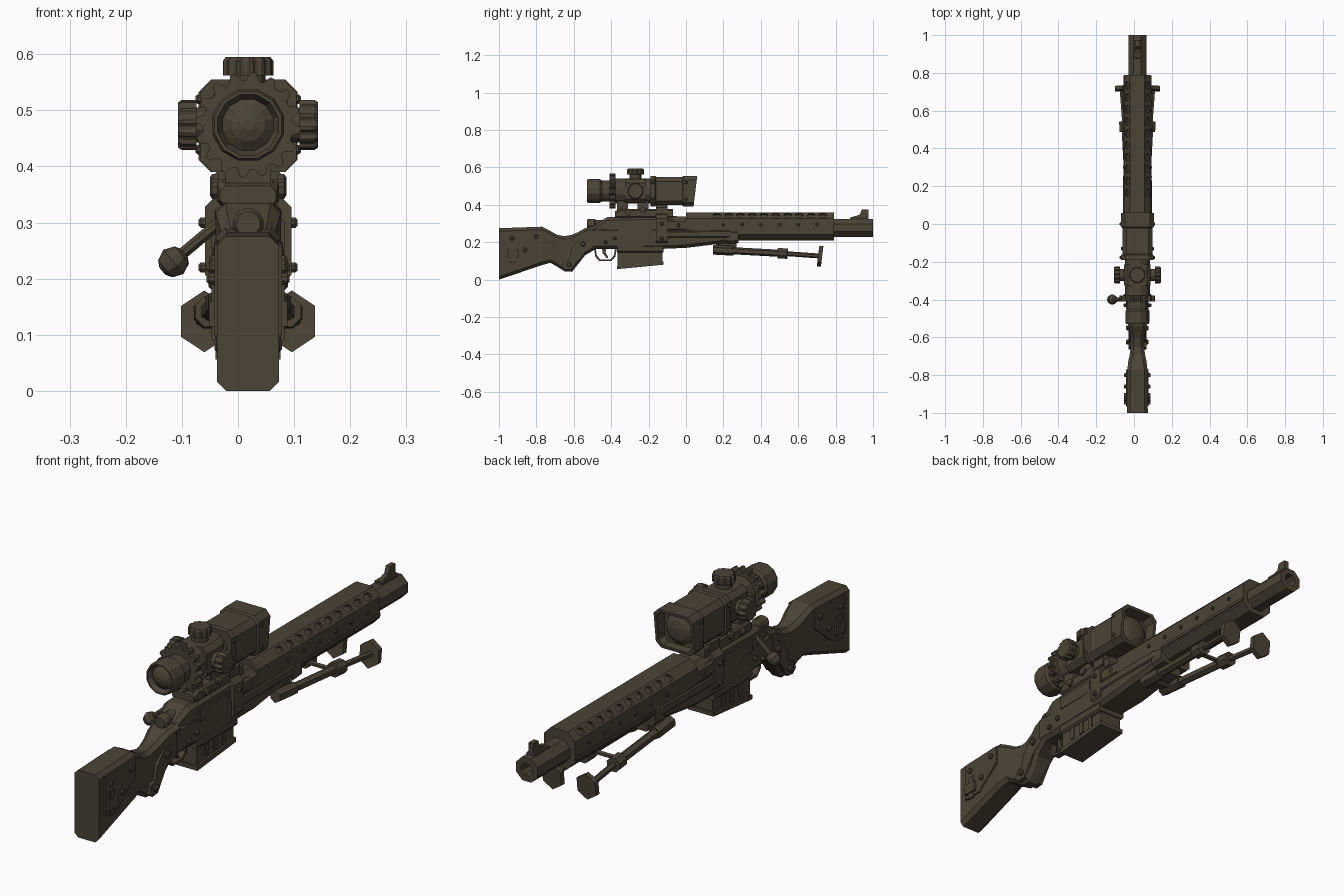
import bpy, bmesh, math
from mathutils import Vector

CX = 0.018            # the rifle's centre line sits slightly right of x = 0
SC = 0.474            # scope axis height
metal = bpy.data.materials.new("dark olive brown")
metal.diffuse_color = (0.072, 0.056, 0.036, 1)


def make(name, bm):
    bmesh.ops.recalc_face_normals(bm, faces=bm.faces)
    me = bpy.data.meshes.new(name)
    bm.to_mesh(me)
    bm.free()
    me.materials.append(metal)
    ob = bpy.data.objects.new(name, me)
    bpy.context.collection.objects.link(ob)
    return ob


def loft(name, rings):
    bm = bmesh.new()
    vs = [[bm.verts.new(p) for p in r] for r in rings]
    n = len(rings[0])
    for a, b in zip(vs, vs[1:]):
        for i in range(n):
            j = (i + 1) % n
            bm.faces.new((a[i], a[j], b[j], b[i]))
    bm.faces.new(vs[0])
    bm.faces.new(vs[-1])
    return make(name, bm)


def body(name, stations, slant=0):
    """Chamfered box sections along y: (y, z bottom, z top, half width, chamfer)."""
    rings = []
    for y, b, t, w, c in stations:
        pts = [(-w, b + c), (-w + c, b), (w - c, b), (w, b + c),
               (w, t - c), (w - c, t), (c - w, t), (-w, t - c)]
        rings.append([(x, y - (slant * (0.555 - z) if y > 0.04 else 0), z) for x, z in pts])
    return loft(name, rings)


def turned(name, prof, origin, axis, n=12, notch=1.0):
    """Round part: (distance along axis, radius); notch < 1 cuts gear teeth."""
    q = Vector(axis).to_track_quat('Z', 'Y')
    rings = []
    for t, r in prof:
        ring = []
        for i in range(n):
            a = 2 * math.pi * (i + 0.5) / n
            k = r * (notch if i % 4 > 1 else 1)
            ring.append(Vector(origin) + q @ Vector((k * math.cos(a), k * math.sin(a), t)))
        rings.append(ring)
    return loft(name, rings)


def rod(name, p0, p1, r, n=8):
    d = Vector(p1) - Vector(p0)
    return turned(name, [(0, r), (d.length, r)], p0, d, n)


def plate(name, yz, x0, x1):
    return loft(name, [[(x, y, z) for y, z in yz] for x in (x0, x1)])


def box(name, x0, x1, y0, y1, z0, z1):
    return plate(name, [(y0, z0), (y1, z0), (y1, z1), (y0, z1)], x0, x1)


def rivets(name, spots, x, r=0.012):
    for s in (-1, 1):
        for y, z in spots:
            turned(name, [(0, r), (0.012, r), (0.016, r * 0.6)], (s * (x - 0.006), y, z), (s, 0, 0), 8)


# --- stock and pistol grip
body("stock", [(-1, 0.0, 0.275, 0.055, 0.016), (-0.77, 0.078, 0.283, 0.053, 0.016),
               (-0.725, 0.09, 0.26, 0.048, 0.016), (-0.69, 0.07, 0.24, 0.04, 0.016),
               (-0.65, 0.045, 0.232, 0.036, 0.016), (-0.61, 0.042, 0.24, 0.036, 0.016),
               (-0.575, 0.085, 0.255, 0.04, 0.016), (-0.54, 0.13, 0.275, 0.048, 0.016),
               (-0.48, 0.165, 0.29, 0.058, 0.016)])
plate("cheek_pad", [(-0.965, 0.1), (-0.88, 0.1), (-0.77, 0.19), (-0.77, 0.265), (-0.965, 0.258)], -0.06, 0.06)
for s in (-1, 1):
    box("stock_buckle", s * 0.058, s * 0.07, -0.955, -0.895, 0.115, 0.16)
    box("buckle_strap", s * 0.058, s * 0.065, -0.94, -0.91, 0.09, 0.19)
rivets("stock_rivet", [(-0.93, 0.22), (-0.80, 0.23), (-0.86, 0.16)], 0.06)
plate("grip_plate", [(-0.665, 0.07), (-0.645, 0.052), (-0.61, 0.056), (-0.56, 0.13), (-0.5, 0.185),
                     (-0.515, 0.225), (-0.57, 0.215), (-0.61, 0.17), (-0.625, 0.11), (-0.655, 0.1)], -0.048, 0.048)
rivets("grip_rivet", [(-0.625, 0.082), (-0.55, 0.19)], 0.05, 0.014)

# --- forestock with side rails
body("forestock", [(-0.5, 0.165, 0.28, 0.058, 0.016), (-0.12, 0.165, 0.28, 0.066, 0.016),
                   (0.0, 0.17, 0.28, 0.071, 0.016), (0.23, 0.198, 0.275, 0.068, 0.016),
                   (0.28, 0.2, 0.262, 0.06, 0.016)])
body("side_rail", [(-0.11, 0.225, 0.26, 0.076, 0.005), (0.23, 0.225, 0.262, 0.076, 0.005),
                   (0.25, 0.232, 0.255, 0.07, 0.005)])
body("forestock_cap", [(0.22, 0.192, 0.265, 0.074, 0.014), (0.28, 0.195, 0.265, 0.074, 0.014)])

# --- receiver, bolt and band
body("receiver", [(-0.49, 0.2, 0.29, 0.046, 0.014), (-0.42, 0.2, 0.335, 0.058, 0.018),
                  (-0.1, 0.2, 0.342, 0.06, 0.018), (0.02, 0.2, 0.335, 0.064, 0.022)])
body("receiver_band", [(-0.16, 0.185, 0.35, 0.077, 0.022), (-0.10, 0.185, 0.35, 0.077, 0.022)])
body("receiver_sleeve", [(-0.10, 0.25, 0.33, 0.07, 0.02), (0.0, 0.25, 0.33, 0.07, 0.02)])
for s in (-1, 1):
    box("ejection_plate", s * 0.056, s * 0.065, -0.36, -0.18, 0.255, 0.305)
rivets("band_rivet", [(-0.13, 0.22), (-0.13, 0.3)], 0.078, 0.01)
rivets("receiver_rivet", [(-0.43, 0.2), (-0.38, 0.22), (-0.04, 0.29)], 0.064, 0.01)
turned("bolt", [(-0.53, 0.022), (-0.52, 0.028), (-0.49, 0.028), (-0.485, 0.023), (-0.4, 0.023)], (0, 0, 0.298), (0, 1, 0), 12)
rod("bolt_handle", (-0.045, -0.4, 0.305), (-0.125, -0.4, 0.238), 0.011)
turned("bolt_knob", [(-0.026, 0.008), (-0.019, 0.02), (0, 0.028), (0.019, 0.02), (0.026, 0.008)],
       (-0.133, -0.4, 0.23), (-0.77, 0, -0.64), 10)

# --- magazine, trigger and guard
body("magazine", [(-0.365, 0.06, 0.19, 0.05, 0.008), (-0.125, 0.083, 0.19, 0.05, 0.008)])
plate("magazine_floor", [(-0.37, 0.056), (-0.12, 0.08), (-0.12, 0.098), (-0.37, 0.074)], -0.058, 0.058)
body("magazine_well", [(-0.37, 0.145, 0.19, 0.059, 0.008), (-0.12, 0.145, 0.19, 0.063, 0.008)])
for s in (-1, 1):
    for y in (-0.3, -0.245, -0.19):
        box("magazine_rib", s * 0.048, s * 0.055, y - 0.01, y + 0.01, 0.095, 0.145)
guard = [(-0.49, 0.175), (-0.487, 0.125), (-0.465, 0.1), (-0.40, 0.1), (-0.378, 0.12), (-0.37, 0.17)]
loft("trigger_guard", [[(x, y + (-0.43 - y) * k, z + (1 - f) * 0.009)
                        for x, k, f in ((-0.014, 0, 1), (0.014, 0, 1), (0.014, 0.14, 0), (-0.014, 0.14, 0))]
                       for y, z in guard])
plate("trigger", [(-0.45, 0.18), (-0.425, 0.18), (-0.43, 0.145), (-0.415, 0.118), (-0.425, 0.115), (-0.446, 0.142)], -0.008, 0.008)

# --- barrel shroud with vent holes
shroud = body("barrel_shroud", [(0, 0.21, 0.36, 0.07, 0.032), (0.79, 0.21, 0.36, 0.07, 0.032)])
cut = bmesh.new()
for s in (-1, 1):
    for i in range(10):
        y = 0.165 + i * 0.063
        q = Vector((s, 0, 1)).to_track_quat('Z', 'Y')
        rings = [[cut.verts.new(Vector((s * 0.054, y, 0.344)) + q @ Vector((0.015 * math.cos(a), 0.015 * math.sin(a), t))
                                + Vector((0, 0.006 * (1 if (q @ Vector((math.cos(a), math.sin(a), 0))).y > 0 else -1), 0)))
                  for a in [2 * math.pi * (k + 0.5) / 10 for k in range(10)]] for t in (-0.012, 0.02)]
        cut.faces.new(rings[0])
        cut.faces.new(rings[1])
        for k in range(10):
            cut.faces.new((rings[0][k], rings[0][k - 1], rings[1][k - 1], rings[1][k]))
cutter = make("vent_cutter", cut)
mod = shroud.modifiers.new("vents", 'BOOLEAN')
mod.object, mod.operation, mod.solver = cutter, 'DIFFERENCE', 'EXACT'
bpy.context.view_layer.objects.active = shroud
bpy.ops.object.modifier_apply(modifier="vents")
bpy.data.objects.remove(cutter)
rivets("shroud_rivet", [(0.2 + i * 0.1, 0.295) for i in range(6)], 0.067, 0.008)
box("shroud_seam", -0.074, 0.074, 0.28, 0.785, 0.25, 0.262)

# --- muzzle with bore, front sight
turned("muzzle", [(0.78, 0.052), (1.0, 0.052), (1.0, 0.027), (0.9, 0.025)], (0, 0, 0.277), (0, 1, 0), 8)
plate("front_sight", [(0.87, 0.32), (0.975, 0.32), (0.975, 0.375), (0.94, 0.375), (0.93, 0.348), (0.89, 0.335)], -0.01, 0.01)
box("sight_base", -0.018, 0.018, 0.88, 0.975, 0.315, 0.334)

# --- bipod
body("bipod_mount", [(0.16, 0.15, 0.205, 0.035, 0.008), (0.27, 0.16, 0.205, 0.035, 0.008)])
rod("bipod_hinge", (-0.058, 0.19, 0.16), (0.058, 0.19, 0.16), 0.018)
rod("bipod_crossbar", (-0.065, 0.49, 0.143), (0.065, 0.49, 0.143), 0.01, 6)
for s in (-1, 1):
    hip, knee, ankle = Vector((s * 0.048, 0.145, 0.16)), Vector((s * 0.068, 0.52, 0.14)), Vector((s * 0.083, 0.72, 0.126))
    d = (knee - hip).normalized()
    rod("bipod_leg_upper", hip, knee, 0.019, 6)
    rod("bipod_leg_root", hip, hip + d * 0.11, 0.026, 6)
    rod("bipod_collar", knee - d * 0.03, knee + d * 0.022, 0.03, 8)
    rod("bipod_leg_lower", knee, ankle, 0.013, 6)
    c = Vector((s * 0.078, 0.717, 0.124))
    plate_rings = [[c + Vector((0.048 * math.sin(a), y + 0.12 * 0.055 * math.cos(a), 0.055 * math.cos(a)))
                    for a in [k * math.pi / 3 for k in range(6)]] for y in (-0.011, 0.011)]
    loft("bipod_foot", plate_rings)

# --- scope mount
body("scope_mount", [(-0.38, 0.33, 0.365, 0.05, 0.01), (-0.355, 0.33, 0.378, 0.055, 0.008), (-0.07, 0.33, 0.378, 0.055, 0.008)])
body("scope_lug", [(-0.16, 0.34, 0.398, 0.06, 0.012), (-0.10, 0.34, 0.398, 0.06, 0.012)])
for y in (-0.34, -0.23):
    box("scope_saddle", -0.04, 0.04, y - 0.03, y + 0.03, 0.37, 0.43)
rivets("mount_screw", [(-0.31, 0.357), (-0.23, 0.372)], 0.058, 0.016)

# --- scope tube, focus gear, eyepiece
turned("eyepiece", [(-0.53, 0.01), (-0.523, 0.03), (-0.51, 0.047), (-0.53, 0.056), (-0.53, 0.062), (-0.52, 0.066),
                    (-0.46, 0.066), (-0.45, 0.057), (-0.36, 0.057)], (0, 0, SC), (0, 1, 0), 12)
turned("focus_gear", [(-0.41, 0.094), (-0.378, 0.094)], (0, 0, SC), (0, 1, 0), 64, 0.85)
turned("scope_tube", [(-0.38, 0.068), (-0.18, 0.068)], (0, 0, SC), (0, 1, 0), 12)
body("turret_block", [(-0.325, 0.412, 0.538, 0.07, 0.02), (-0.215, 0.412, 0.538, 0.07, 0.02)])
for axis, lift in (((0, 0, 1), 0.0), ((1, 0, 0), 0.004), ((-1, 0, 0), 0.004)):
    o = (0, -0.27, SC)
    turned("turret_neck", [(0.05, 0.032), (0.1, 0.032)], o, axis, 12)
    turned("turret_cap", [(0.088 + lift, 0.045), (0.114 + lift, 0.045), (0.121 + lift, 0.04)], o, axis, 48, 0.9)

# --- box-shaped objective with slanted hood and recessed lens
body("scope_box", [(-0.19, 0.39, 0.555, 0.086, 0.022), (-0.165, 0.39, 0.555, 0.086, 0.022),
                   (-0.16, 0.398, 0.548, 0.08, 0.022), (-0.02, 0.398, 0.548, 0.08, 0.022),
                   (-0.015, 0.39, 0.555, 0.088, 0.022), (0.06, 0.39, 0.555, 0.088, 0.022),
                   (0.06, 0.402, 0.543, 0.076, 0.02), (0.01, 0.406, 0.539, 0.072, 0.02)], slant=0.12)
turned("objective_lens", [(0.0, 0.064), (0.018, 0.062), (0.03, 0.04), (0.035, 0.012)], (0, 0, SC), (0, 1, 0), 12)
rivets("scope_box_rivet", [(-0.178, 0.43), (-0.178, 0.52), (-0.0, 0.43), (-0.0, 0.52)], 0.084, 0.009)

# --- shift everything onto the real centre line
for ob in bpy.data.objects:
    ob.location.x = CX
